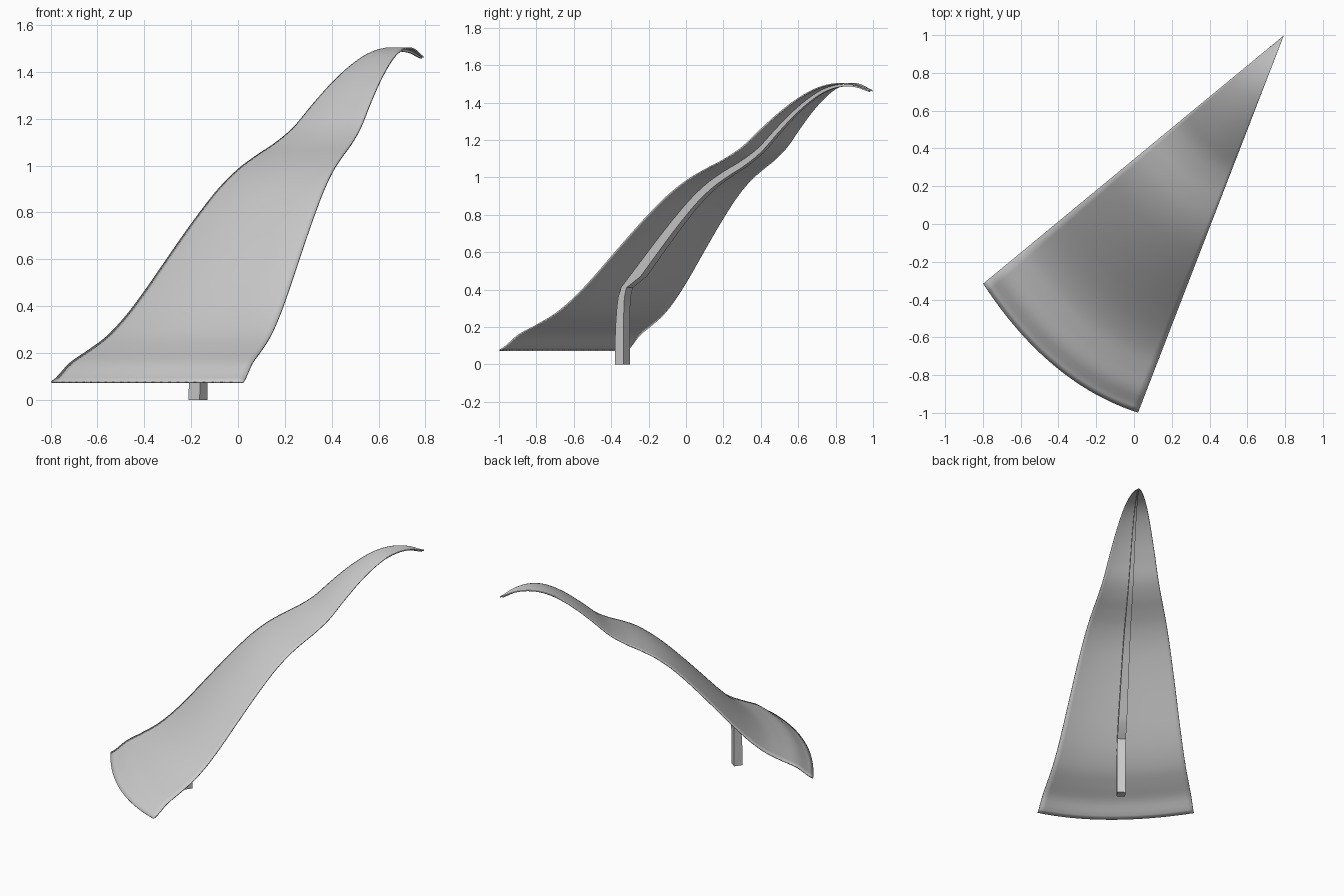
import bpy, bmesh
from mathutils import Vector

cube = bpy.data.objects.get("Cube")
if cube:
    bpy.data.objects.remove(cube, do_unlink=True)

# One plain grey for the whole model
grey = bpy.data.materials.new("light_grey")
grey.use_nodes = True
grey.diffuse_color = (0.6, 0.6, 0.6, 1)
grey.node_tree.nodes["Principled BSDF"].inputs["Base Color"].default_value = (0.6, 0.6, 0.6, 1)

# Plan of the canopy: two straight edges meeting at the tip, curved lower edge
LEFT, RIGHT, TIP = Vector((-0.797, -0.315)), Vector((0.022, -0.997)), Vector((0.793, 0.998))
BULGE = Vector((-0.42, -0.75))
# Heights at equal steps from the lower edge to the tip
HEIGHTS = [0.075, 0.155, 0.21, 0.27, 0.355, 0.46, 0.575, 0.69, 0.80, 0.90, 0.98,
           1.04, 1.093, 1.16, 1.255, 1.345, 1.42, 1.475, 1.5, 1.495, 1.463]


def height(u):
    """Smooth interpolation of the wave profile."""
    t = min(max(u, 0), 1) * (len(HEIGHTS) - 1)
    i = min(int(t), len(HEIGHTS) - 2)
    f = t - i
    p = [HEIGHTS[min(max(i + k, 0), len(HEIGHTS) - 1)] for k in (-1, 0, 1, 2)]
    m0, m1 = (p[2] - p[0]) / 2, (p[3] - p[1]) / 2
    return ((1 + 2 * f) * (1 - f) ** 2 * p[1] + f * (1 - f) ** 2 * m0
            + f * f * (3 - 2 * f) * p[2] + f * f * (f - 1) * m1)


def surface(u, v):
    """Point on the canopy: u runs up to the tip, v runs across."""
    control = 2 * BULGE - (LEFT + RIGHT) / 2
    base = LEFT * (1 - v) ** 2 + control * 2 * v * (1 - v) + RIGHT * v * v
    p = base.lerp(TIP, u)
    return Vector((p.x, p.y, height(u)))


def finish(name, bm, angle):
    bmesh.ops.remove_doubles(bm, verts=bm.verts, dist=0.0001)
    bmesh.ops.recalc_face_normals(bm, faces=bm.faces)
    mesh = bpy.data.meshes.new(name)
    bm.to_mesh(mesh)
    bm.free()
    ob = bpy.data.objects.new(name, mesh)
    bpy.context.collection.objects.link(ob)
    mesh.materials.append(grey)
    bpy.ops.object.select_all(action='DESELECT')
    bpy.context.view_layer.objects.active = ob
    ob.select_set(True)
    bpy.ops.object.shade_smooth_by_angle(angle=angle)
    return ob


def skin(bm, rows, closed):
    """Bridge neighbouring rows of vertices with quads."""
    for a, b in zip(rows, rows[1:]):
        n = len(a)
        for i in range(n if closed else n - 1):
            j = (i + 1) % n
            bm.faces.new((a[i], a[j], b[j], b[i]))


# Canopy: thin waved sheet
bm = bmesh.new()
U, V = 80, 24
rows = [[bm.verts.new(surface(i / U * 0.999, j / V)) for j in range(V + 1)] for i in range(U + 1)]
skin(bm, rows, False)
canopy = finish("canopy", bm, 0.7)
solid = canopy.modifiers.new("thickness", 'SOLIDIFY')
solid.thickness = 0.007
solid.offset = 0

# Support: square post bending into a rib that tapers towards the tip
foot = Vector((-0.17, -0.34, 0))
along = (Vector((*TIP, 0)) - foot).normalized()
across = Vector((along.y, -along.x, 0))
reach = (TIP - foot.xy).length
MID = BULGE.lerp(TIP, 0.0)
base_reach = (TIP - MID).length


def rib_section(s):
    """Section under the canopy at fraction s from the foot to the tip."""
    centre = foot + along * reach * s
    u = 1 - (TIP - centre.xy).length / base_reach
    half = 0.028 * (1 - s) + 0.003
    depth = 0.05 * (1 - s) + 0.008
    slope = (height(u + 0.01) - height(u - 0.01)) / (0.02 * base_reach)
    normal = (Vector((0, 0, 1)) - along * slope).normalized()
    top = Vector((centre.x, centre.y, height(u))) - normal * 0.002
    low = top - normal * depth
    return [top - across * half, top + across * half, low + across * half, low - across * half]


bm = bmesh.new()
sections = []
for z, back, front in ((0, -0.029, 0.029), (0.12, -0.028, 0.029), (0.22, -0.023, 0.029),
                       (0.30, -0.016, 0.03), (0.36, -0.007, 0.034), (0.41, 0.012, 0.047)):
    c = foot + Vector((0, 0, z))
    sections.append([c + along * back - across * 0.029, c + along * back + across * 0.029,
                     c + along * front + across * 0.029, c + along * front - across * 0.029])
# Keep the back of the bend beneath the sheet
for sec in sections:
    for p in sec:
        u = 1 - (TIP - p.xy).length / base_reach
        p.z = min(p.z, height(u) - 0.004)
sections += [rib_section(0.06 + 0.93 * i / 50) for i in range(51)]
rows = [[bm.verts.new(p) for p in sec] for sec in sections]
skin(bm, rows, True)
bm.faces.new(rows[0])
bm.faces.new(rows[-1])
finish("support_rib", bm, 0.6)
